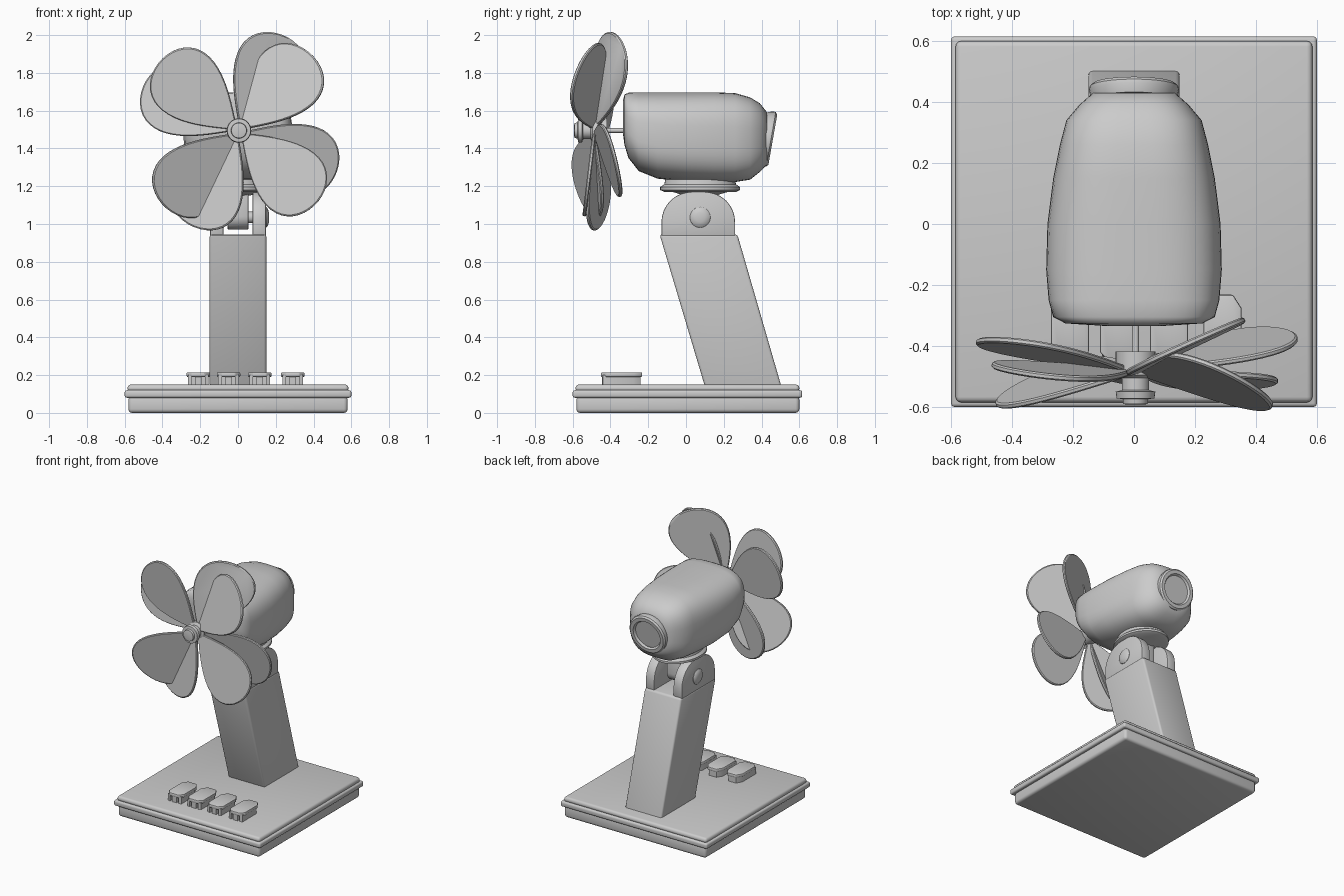
import bpy, bmesh
from math import sin, cos, pi, radians, copysign
from mathutils import Matrix, Vector

if "Cube" in bpy.data.objects:
    bpy.data.objects.remove(bpy.data.objects["Cube"])


def loft(name, rings, bevel=0, seg=3, mat=None, angle=35):
    """Skin a list of equal-length point rings, cap the ends, bevel hard edges."""
    bm = bmesh.new()
    vs = [[bm.verts.new(p) for p in r] for r in rings]
    n = len(vs[0])
    for a, b in zip(vs, vs[1:]):
        for i in range(n):
            bm.faces.new((a[i], a[(i + 1) % n], b[(i + 1) % n], b[i]))
    bm.faces.new(vs[0][::-1])
    bm.faces.new(vs[-1])
    bmesh.ops.recalc_face_normals(bm, faces=bm.faces)
    if bevel:
        hard = [e for e in bm.edges if e.calc_face_angle(0) > radians(40)]
        bmesh.ops.bevel(bm, geom=hard, offset=bevel, segments=seg,
                        affect='EDGES', profile=0.5, clamp_overlap=True)
    if mat:
        bm.transform(mat)
    me = bpy.data.meshes.new(name)
    bm.to_mesh(me)
    bm.free()
    ob = bpy.data.objects.new(name, me)
    bpy.context.collection.objects.link(ob)
    bpy.ops.object.select_all(action='DESELECT')
    ob.select_set(True)
    bpy.context.view_layer.objects.active = ob
    bpy.ops.object.shade_smooth_by_angle(angle=radians(angle))
    return ob


def rect(x0, x1, y0, y1, z):
    return [(x0, y0, z), (x1, y0, z), (x1, y1, z), (x0, y1, z)]


def lathe_y(name, profile, mat=None, n=32):
    """Revolve (radius, y) pairs about the y axis."""
    return loft(name, [[(r * cos(2 * pi * i / n), y, r * sin(2 * pi * i / n))
                        for i in range(n)] for r, y in profile], mat=mat)


def slab_x(name, yz, x0, x1, bevel=0):
    """Extrude a y-z outline along x."""
    return loft(name, [[(x, y, z) for y, z in yz] for x in (x0, x1)], bevel, 2)


def tab(y0, y1, z0, z1, r, n=8):
    """Side outline with two rounded top corners."""
    pts = [(y0, z0), (y1, z0)]
    for cy, a0 in ((y1 - r, 0), (y0 + r, pi / 2)):
        pts += [(cy + r * cos(a0 + pi / 2 * i / n), z1 - r + r * sin(a0 + pi / 2 * i / n))
                for i in range(n + 1)]
    return pts


# Base: lower tray, projecting lip, top plate
for name, x, y0, y1, z0, z1, b in (("base_tray", .58, -.58, .6, 0, .09, .02),
                                   ("base_lip", .6, -.6, .615, .08, .12, .012),
                                   ("base_top", .585, -.585, .6, .11, .15, .018)):
    loft(name, [rect(-x, x, y0, y1, z0), rect(-x, x, y0, y1, z1)], b)

# Control buttons: notched front, oblong cap
for i, x in enumerate((-.21, -.05, .115, .29)):
    h = .055
    back = [(h, -.28), (.03, -.24), (-.03, -.24), (-h, -.28)]
    body = [(-h, -.44), (-.035, -.445), (-.035, -.40), (-.018, -.40), (-.018, -.445),
            (.018, -.445), (.018, -.40), (.035, -.40), (.035, -.445), (h, -.44)] + back
    loft(f"button_{i}", [[(x + px, py, z) for px, py in body] for z in (.145, .2)])
    cap = [(-.062, -.42), (-.035, -.45), (.035, -.45), (.062, -.42),
           (.062, -.275), (.035, -.232), (-.035, -.232), (-.062, -.275)]
    loft(f"button_cap_{i}", [[(x + px, py, z) for px, py in cap] for z in (.19, .215)], .006, 2)

# Leaning neck
loft("neck", [rect(-.15, .15, .1, .505, .14), rect(-.15, .15, -.14, .272, .945)], .014)

# Yoke ears, domed pins and tongue
for s, side in ((-1, "left"), (1, "right")):
    slab_x(f"yoke_{side}", tab(-.13, .26, .935, 1.17, .16), s * .078, s * .148, .006)
    turn = Matrix.Translation((s * .145, .075, 1.035)) @ Matrix.Rotation(-s * pi / 2, 4, 'Z')
    lathe_y(f"pin_head_{side}", [(.055, -.01), (.054, .005), (.045, .013), (.025, .019), (.005, .02)], turn)
lathe_y("hinge_pin", [(.03, -.1), (.03, .1)],
        Matrix.Translation((0, .075, 1.035)) @ Matrix.Rotation(pi / 2, 4, 'Z'))
slab_x("tongue", [(y, 2.16 - z) for y, z in tab(0, .15, .965, 1.19, .07)], -.055, .055, .006)

# Swivel saucer below the motor
loft("swivel_saucer", [[(.8 * r * cos(a * pi / 20), .075 + r * sin(a * pi / 20), z) for a in range(40)]
     for r, z in ((.08, 1.15), (.14, 1.168), (.19, 1.17), (.212, 1.18), (.212, 1.195),
                  (.19, 1.21), (.185, 1.235))])

# Motor housing: rounded-square sections along y (y, half width, top, bottom)
sections = [(-.334, .1, 1.65, 1.48), (-.326, .225, 1.685, 1.42), (-.305, .265, 1.695, 1.35),
            (-.25, .28, 1.697, 1.28), (-.15, .288, 1.697, 1.24), (0, .284, 1.697, 1.225),
            (.15, .265, 1.697, 1.22), (.26, .243, 1.693, 1.222), (.34, .222, 1.67, 1.235),
            (.39, .18, 1.64, 1.275), (.43, .135, 1.59, 1.315)]


def squircle(y, w, top, bot, n=48, e=2.9):
    f = lambda v: copysign(abs(v) ** (2 / e), v)
    return [(w * f(cos(2 * pi * i / n)), y,
             (top + bot) / 2 + (top - bot) / 2 * f(sin(2 * pi * i / n))) for i in range(n)]


loft("motor_housing", [squircle(*s) for s in sections], angle=60)
lathe_y("rear_cap", [(.14, -.03), (.148, 0), (.146, .012), (.135, .022), (.11, .022), (.1, .008)],
        Matrix.Translation((0, .438, 1.45)) @ Matrix.Rotation(radians(-10), 4, 'X'))

# Shaft and hub
hub = Matrix.Translation((.005, 0, 1.495))
lathe_y("shaft", [(.012, -.45), (.012, -.3)], hub)
lathe_y("hub", [(.065, -.418), (.065, -.495), (.045, -.505), (.045, -.545), (.065, -.55),
                (.062, -.572), (.042, -.574), (.04, -.59), (.03, -.592)], hub)

# Blades: teardrops in crossed pairs (angle, y slope along x, y slope along z)
blades = [("front", 47, -.4, .26), ("front", 138, -.1, -.1),
          ("front", 225, .35, -.22), ("front", 317, 0, .12),
          ("rear", 64, .45, .03), ("rear", 153, -.15, .12),
          ("rear", 243, -.3, .09), ("rear", 336, .14, -.25)]
for k, (kind, ang, sx, sz) in enumerate(blades):
    a = radians(ang)
    outline = []
    for i in range(48):
        t = 2 * pi * (i + .5) / 48
        r = .285 - .275 * cos(t)
        w = .255 * sin(t) * sin(t / 2) ** 1.2
        x, z = r * cos(a) - w * sin(a), r * sin(a) + w * cos(a)
        outline.append(Vector((x + .005, -.485 + sx * x + sz * z, z + 1.49)))
    nrm = Vector((-sx, 1, -sz)).normalized() * .01
    mid = sum(outline, Vector()) / 48
    inner = [mid + (p - mid) * .975 for p in outline]
    loft(f"{kind}_blade_{k % 4}", [[p - nrm for p in inner], [p - nrm * .5 for p in outline],
                                   [p + nrm * .5 for p in outline], [p + nrm for p in inner]])
